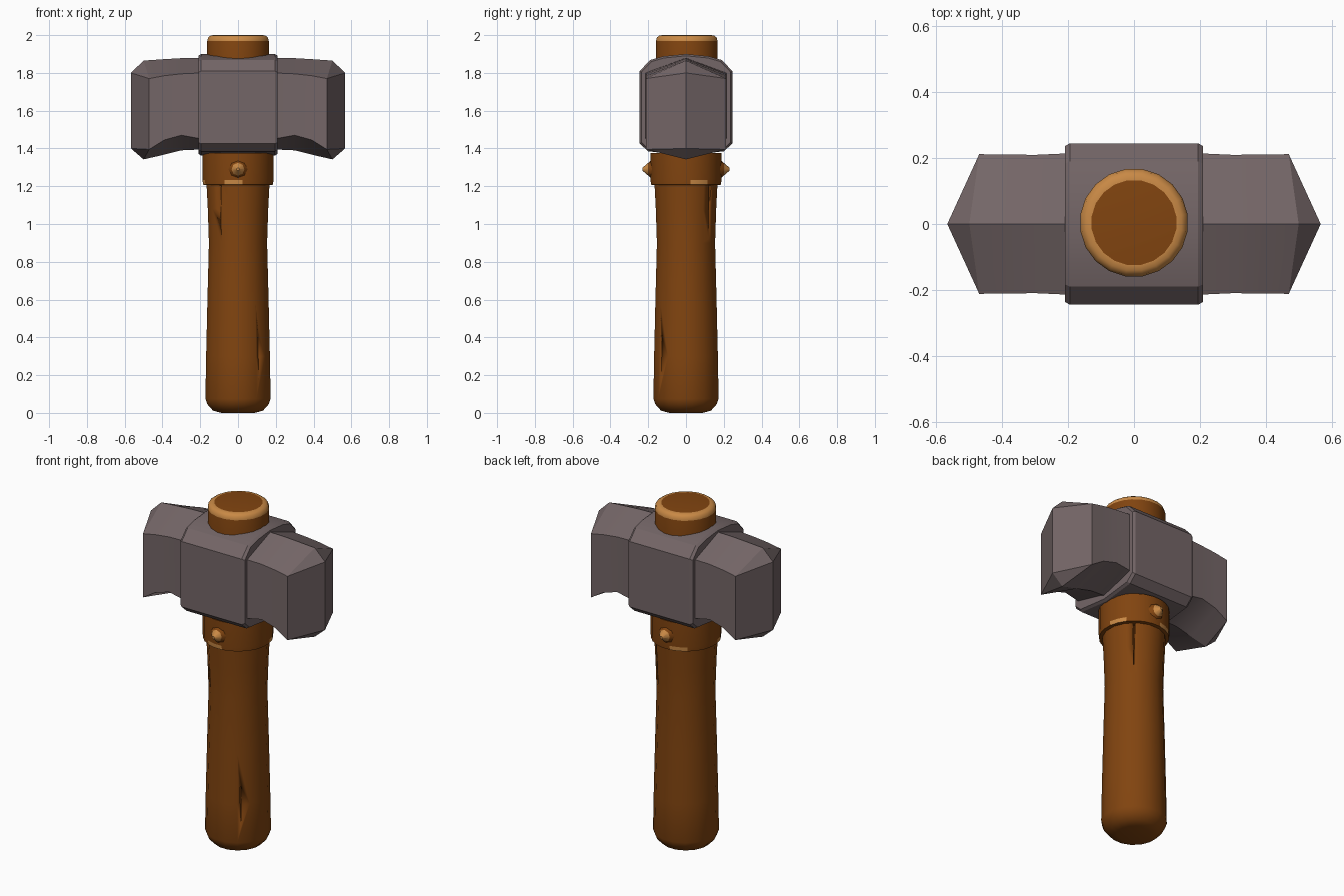
import bpy, bmesh, math
from mathutils import Vector

if "Cube" in bpy.data.objects:
    bpy.data.objects.remove(bpy.data.objects["Cube"])


def material(name, rgb):
    m = bpy.data.materials.new(name)
    m.diffuse_color = (*rgb, 1)
    m.use_nodes = True
    m.node_tree.nodes["Principled BSDF"].inputs["Base Color"].default_value = m.diffuse_color
    return m


STEEL = material("grey steel", (0.175, 0.133, 0.136))
WOOD = material("brown wood", (0.22, 0.058, 0.005))
PALE = material("pale worn wood", (0.58, 0.25, 0.06))


def finish(name, bm, mats, smooth=30):
    bmesh.ops.recalc_face_normals(bm, faces=bm.faces)
    me = bpy.data.meshes.new(name)
    bm.to_mesh(me)
    bm.free()
    for m in mats:
        me.materials.append(m)
    ob = bpy.data.objects.new(name, me)
    bpy.context.collection.objects.link(ob)
    bpy.ops.object.select_all(action='DESELECT')
    ob.select_set(True)
    bpy.context.view_layer.objects.active = ob
    bpy.ops.object.shade_smooth_by_angle(angle=math.radians(smooth))
    return ob


def loft(bm, rings, cap_start=True, cap_end=True):
    """Skin a list of equal-length point rings."""
    vs = [[bm.verts.new(p) for p in r] for r in rings]
    n = len(vs[0])
    for a, b in zip(vs, vs[1:]):
        for i in range(n):
            j = (i + 1) % n
            bm.faces.new((a[i], a[j], b[j], b[i]))
    if cap_start:
        bm.faces.new(vs[0])
    if cap_end:
        bm.faces.new(vs[-1])
    return vs


def circle(r, z, n, cx=0.0, cy=0.0):
    return [(cx + r * math.cos(math.tau * (i + .5) / n),
             cy + r * math.sin(math.tau * (i + .5) / n), z) for i in range(n)]


# Tapered handle with a rounded butt
bm = bmesh.new()
profile = [(0.09, 0.0), (0.135, 0.012), (0.165, 0.045), (0.176, 0.075), (0.172, 0.3),
           (0.165, 0.6), (0.157, 0.9), (0.163, 1.08), (0.172, 1.25)]
loft(bm, [circle(r, z, 16) for r, z in profile])
handle = finish("handle", bm, [WOOD], 40)

# Cracks cut into the upper part of the handle
bm = bmesh.new()
for angle, top, low, width in ((-124, 1.22, 0.98, 0.012), (50, 1.22, 0.9, 0.012),
                               (-50, 0.4, 0.15, 0.005)):
    a = math.radians(angle)
    out, side = Vector((math.cos(a), math.sin(a), 0)), Vector((-math.sin(a), math.cos(a), 0))
    up = Vector((0, 0, 1))
    loft(bm, [[out * 0.2 + up * low, out * 0.2 + side * width + up * top,
               out * 0.2 - side * width + up * top],
              [out * 0.135 + up * (low + 0.03), out * 0.135 + side * 0.003 + up * top,
               out * 0.135 - side * 0.003 + up * top]])
cracks = finish("crack_cutter", bm, [WOOD])
cracks.hide_render = True
cracks.hide_viewport = True
cut = handle.modifiers.new("cracks", 'BOOLEAN')
cut.operation = 'DIFFERENCE'
cut.object = cracks
cut.solver = 'EXACT'

# Collar under the head, with worn patches on its lower rim
bm = bmesh.new()
loft(bm, [circle(r, z, 24) for r, z in
          ((0.165, 1.205), (0.187, 1.208), (0.189, 1.232), (0.189, 1.375))])
for f in bm.faces:
    c = f.calc_center_median()
    deg = math.degrees(math.atan2(c.y, c.x)) % 360
    if 1.207 < c.z < 1.235 and any(lo < deg < lo + w for lo, w in
                                   ((8, 36), (95, 30), (188, 20), (255, 20))):
        f.material_index = 1
finish("collar", bm, [WOOD, PALE], 40)

# Pointed pegs on the front and back of the collar
for name, s in (("front_peg", -1), ("back_peg", 1)):
    bm = bmesh.new()
    loft(bm, [[(r * math.cos(math.tau * i / 8), s * y, 1.29 + r * math.sin(math.tau * i / 8))
               for i in range(8)] for r, y in ((0.06, 0.17), (0.034, 0.2), (0.008, 0.23))])
    for f in bm.faces:
        if abs(f.calc_center_median().y) > 0.2:
            f.material_index = 1
    finish(name, bm, [WOOD, PALE], 50)

# Handle end above the head, with a pale bevelled rim
bm = bmesh.new()
loft(bm, [circle(r, z, 20, cy=0.004) for r, z in
          ((0.165, 1.8), (0.165, 1.968), (0.16, 1.988), (0.146, 1.998), (0.13, 2.0))])
for f in bm.faces:
    c = f.calc_center_median()
    if c.z > 1.97 and len(f.verts) == 4:
        f.material_index = 1
finish("handle_end", bm, [WOOD, PALE], 50)

# Chamfered centre block of the head
half = [(0.0, 1.9), (0.12, 1.888), (0.19, 1.868), (0.245, 1.81),
        (0.245, 1.425), (0.2, 1.385), (0.0, 1.362)]
outline = half + [(-y, z) for y, z in half[-2:0:-1]]
bm = bmesh.new()
loft(bm, [[(x, y * s, 1.63 + (z - 1.63) * s) for y, z in outline]
          for x, s in ((-0.21, 0.965), (-0.195, 1), (0.195, 1), (0.21, 0.965))])
finish("head_block", bm, [STEEL], 25)

# Striking ends: ridged hexagonal arms flaring to a wedge face
# Stations: shoulder x, ridge x, half width, ridge top, shoulder top, shoulder low, ridge low
stations = [(0.19, 0.19, 0.215, 1.88, 1.80, 1.45, 1.395),
            (0.30, 0.30, 0.210, 1.878, 1.795, 1.47, 1.39),
            (0.39, 0.40, 0.211, 1.872, 1.785, 1.445, 1.365),
            (0.47, 0.50, 0.212, 1.865, 1.77, 1.395, 1.342)]
for name, s in (("right_striker", 1), ("left_striker", -1)):
    bm = bmesh.new()
    rings = [[(s * rx, 0, zt), (s * sx, w, zs), (s * sx, w, zl),
              (s * rx, 0, zb), (s * sx, -w, zl), (s * sx, -w, zs)]
             for sx, rx, w, zt, zs, zl, zb in stations]
    t, b1, b2, b, f2, f1 = loft(bm, rings, cap_end=False)[-1]
    hi = bm.verts.new((s * 0.567, 0, 1.80))
    lo = bm.verts.new((s * 0.567, 0, 1.40))
    for up, down in ((b1, b2), (f1, f2)):
        bm.faces.new((t, up, hi))
        bm.faces.new((up, down, lo, hi))
        bm.faces.new((down, b, lo))
    finish(name, bm, [STEEL], 22)
